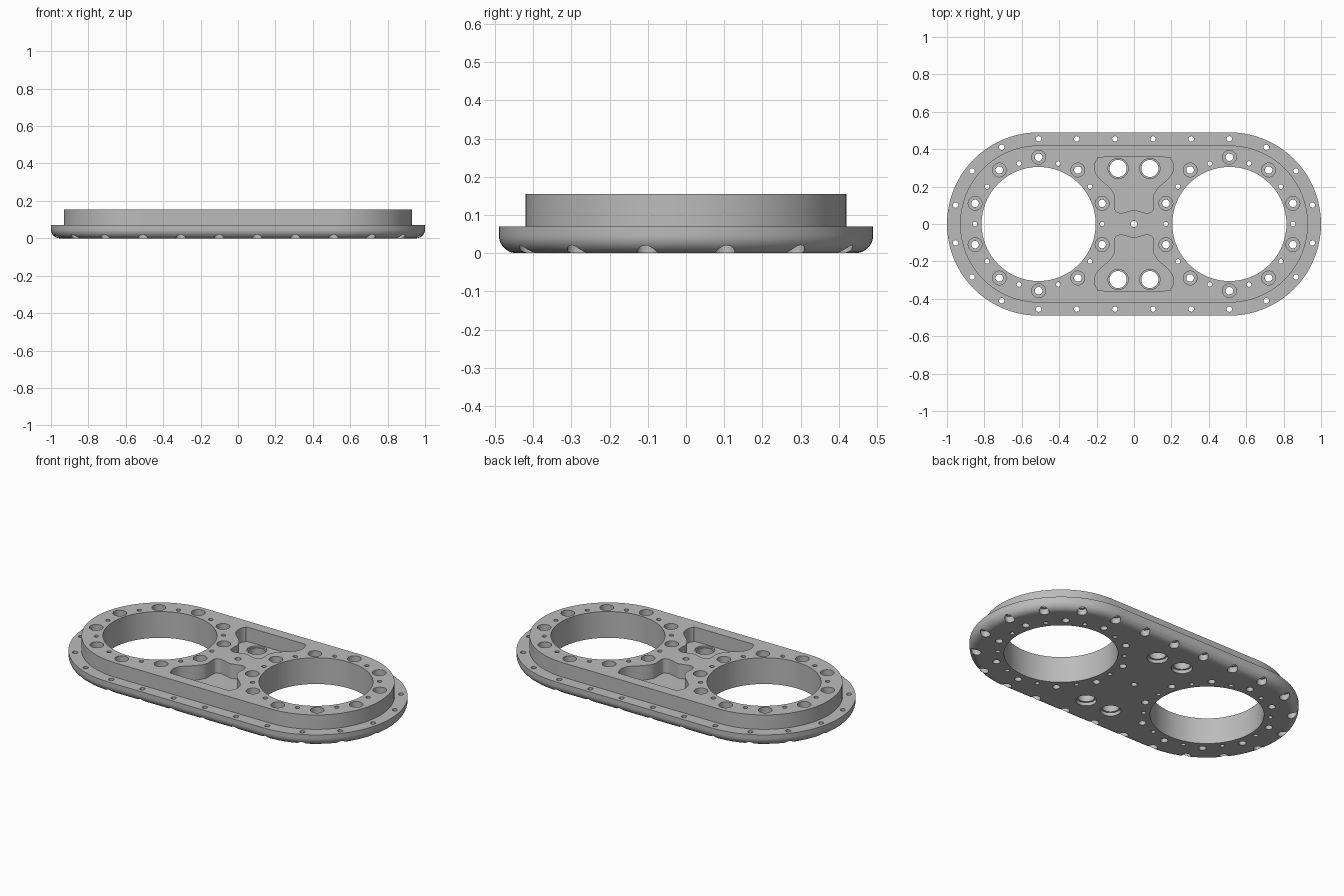
import bpy, bmesh
from math import sin, cos, pi, radians
from mathutils import Vector

if "Cube" in bpy.data.objects:
    bpy.data.objects.remove(bpy.data.objects["Cube"])

CX = 0.51        # centre of each round end
TOP = 0.155      # top face height
STEP = 0.07      # flange height

steel = bpy.data.materials.new("plain grey metal")
steel.use_nodes = True
GREY = (0.5, 0.5, 0.5, 1)
steel.diffuse_color = GREY
steel.node_tree.nodes["Principled BSDF"].inputs["Base Color"].default_value = GREY


def loft(bm, rings):
    """Skin a stack of equal-sized point rings, bottom to top, and cap both ends."""
    rows = [[bm.verts.new(p) for p in ring] for ring in rings]
    n = len(rows[0])
    for low, high in zip(rows, rows[1:]):
        for i in range(n):
            j = (i + 1) % n
            bm.faces.new((low[i], low[j], high[j], high[i]))
    bm.faces.new(rows[0][::-1])
    bm.faces.new(rows[-1])


def finish(name, bm):
    bmesh.ops.recalc_face_normals(bm, faces=bm.faces)
    mesh = bpy.data.meshes.new(name)
    bm.to_mesh(mesh)
    bm.free()
    mesh.materials.append(steel)
    obj = bpy.data.objects.new(name, mesh)
    bpy.context.collection.objects.link(obj)
    return obj


def stadium(r, z, n=40):
    right = [(CX + r * cos(a), r * sin(a), z)
             for a in (-pi / 2 + pi * i / n for i in range(n + 1))]
    return right + [(-x, -y, z) for x, y, z in right]


def stepped_hole(bm, x, y, profile, n=24):
    """Round cutter whose radius changes with height."""
    loft(bm, [[(x + r * cos(2 * pi * i / n), y + r * sin(2 * pi * i / n), z)
               for i in range(n)] for r, z in profile])


def cut(target, bm, name):
    cutter = finish(name, bm)
    cutter.hide_render = True
    mod = target.modifiers.new(name, "BOOLEAN")
    mod.operation, mod.solver, mod.object = "DIFFERENCE", "EXACT", cutter
    bpy.ops.object.modifier_apply(modifier=name)
    bpy.data.objects.remove(cutter)


# Plate: flange with a rounded lower edge and a raised inner body
FILLET = 0.047
bm = bmesh.new()
edge = [(0.49 - FILLET * (1 - sin(a)), FILLET * (1 - cos(a)))
        for a in (pi / 2 * i / 8 for i in range(9))]
loft(bm, [stadium(r, z) for r, z in edge + [(0.49, STEP), (0.42, STEP), (0.42, TOP)]])
plate = finish("double_ring_plate", bm)
bpy.context.view_layer.objects.active = plate
plate.select_set(True)

# Two waisted pockets, outlined by a smooth curve through a half profile
half = [(0, 0.075), (0.035, 0.066), (0.07, 0.058), (0.098, 0.07), (0.102, 0.1),
        (0.103, 0.15), (0.13, 0.195), (0.18, 0.24), (0.205, 0.275),
        (0.21, 0.315), (0.195, 0.347), (0.16, 0.357)]
pts = [Vector(p) for p in half + [(-x, y) for x, y in half[:0:-1]]]
outline = []
for i in range(len(pts)):
    a, b, c, d = (pts[(i + k) % len(pts)] for k in (-1, 0, 1, 2))
    if abs(b.x - c.x) > 0.3:      # straight outer side
        outline.append(b)
        continue
    for t in (0, 0.25, 0.5, 0.75):
        outline.append(b + 0.5 * t * (c - a + t * (2 * a - 5 * b + 4 * c - d
                                                   + t * (3 * (b - c) + d - a))))
bm = bmesh.new()
for side in (1, -1):
    loft(bm, [[(p.x, side * p.y, z) for p in outline] for z in (STEP, 0.3)])
cut(plate, bm, "pocket_cutter")

# Round openings and bolt holes
LOW, HIGH = -0.1, 0.3
bm = bmesh.new()
stepped_hole(bm, 0, 0, [(0.017, LOW), (0.017, HIGH)])
for side in (1, -1):
    stepped_hole(bm, side * CX, 0, [(0.305, LOW), (0.305, HIGH)], 96)
    for k in range(10):
        a = radians(36 * k)
        # Dowel holes
        stepped_hole(bm, side * (CX + 0.34 * cos(a)), 0.34 * sin(a),
                     [(0.0125, LOW), (0.0125, HIGH)], 16)
        # Counterbored bolt holes
        a += radians(18)
        stepped_hole(bm, side * (CX + 0.357 * cos(a)), 0.357 * sin(a),
                     [(0.02, LOW), (0.02, 0.075), (0.037, 0.075), (0.037, HIGH)])

    # Pocket holes, recessed from both faces
    for x in (-0.085, 0.085):
        stepped_hole(bm, x, side * 0.297,
                     [(0.056, LOW), (0.056, 0.02), (0.046, 0.02), (0.046, 0.06),
                      (0.054, 0.06), (0.054, HIGH)], 32)

# Flange holes, counterbored from below
spots = [(s * (CX + 0.455 * cos(a)), 0.455 * sin(a)) for s in (1, -1)
         for a in (pi * (k / 7 - 0.5) for k in range(8))]
spots += [(CX * k / 5, s * 0.455) for k in (-3, -1, 1, 3) for s in (1, -1)]
for x, y in spots:
    stepped_hole(bm, x, y, [(0.027, LOW), (0.027, 0.035), (0.0145, 0.035), (0.0145, HIGH)], 20)
cut(plate, bm, "hole_cutter")

# Smooth curved walls, crisp edges, flat faces kept flat
bpy.ops.object.shade_smooth_by_angle(angle=radians(30))
weighted = plate.modifiers.new("flat_faces", "WEIGHTED_NORMAL")
weighted.keep_sharp = True
